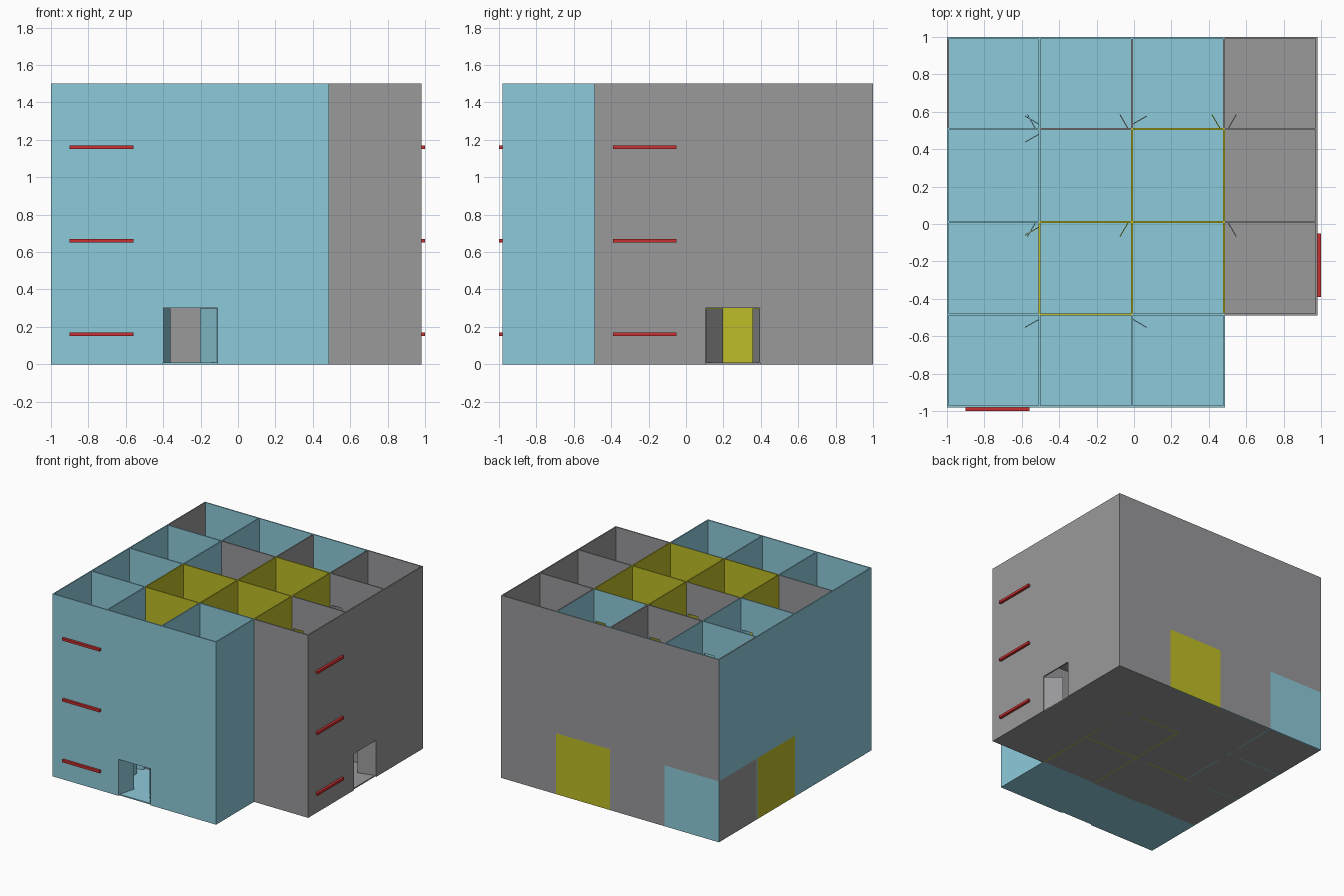
import bpy, bmesh, math
from mathutils import Vector

if "Cube" in bpy.data.objects:
    bpy.data.objects.remove(bpy.data.objects["Cube"])

T = 0.01                       # wall thickness
XS = [-0.995, -0.505, -0.01, 0.482, 0.975]
YS = [-0.975, -0.483, 0.01, 0.507, 0.995]
FLOOR = 0.5


def material(name, rgb):
    m = bpy.data.materials.new(name)
    m.diffuse_color = (*rgb, 1)
    m.use_nodes = True
    m.node_tree.nodes["Principled BSDF"].inputs["Base Color"].default_value = m.diffuse_color
    return m


MATS = [material("blue", (0.27, 0.59, 0.70)), material("grey", (0.32, 0.32, 0.33)),
        material("yellow", (0.52, 0.51, 0.02)), material("red", (0.60, 0.03, 0.03))]
CODE = {"B": 0, "G": 1, "Y": 2, "R": 3}


def panel(bm, a, b, z0, z1, cols, t=T, opening=None):
    """Upright wall from a to b; cols = (right side, left side) of travel."""
    a, b = Vector(a), Vector(b)
    length = (b - a).length
    d = (b - a) / length
    n = Vector((-d.y, d.x))
    prof = [(0, z0)]
    if opening:
        s0, s1, h = opening
        prof += [(s0, z0), (s0, z0 + h), (s1, z0 + h), (s1, z0)]
    prof += [(length, z0), (length, z1), (0, z1)]
    rings = []
    for side in (-1, 1):
        rings.append([bm.verts.new((*(a + d * s + n * side * t / 2), z)) for s, z in prof])
    right, left = rings
    f = bm.faces.new(right)
    f.material_index = CODE[cols[0]]
    g = bm.faces.new(left[::-1])
    g.material_index = CODE[cols[1]]
    for i in range(len(prof)):
        j = (i + 1) % len(prof)
        e = bm.faces.new((right[j], right[i], left[i], left[j]))
        e.material_index = CODE[cols[0]]


def finish(bm, name):
    bmesh.ops.recalc_face_normals(bm, faces=bm.faces)
    me = bpy.data.meshes.new(name)
    bm.to_mesh(me)
    bm.free()
    for m in MATS:
        me.materials.append(m)
    ob = bpy.data.objects.new(name, me)
    bpy.context.collection.objects.link(ob)


# Wall colours: rows along x are (south, north), rows along y are (east, west)
ROWS = [["BB", "BB", "BB", None],
        ["BG", "YY", "BY", "GG"],
        ["BB", "YG", "YY", "GG"],
        ["BB", "GG", "YB", "GG"],
        ["BG", "BG", "BG", "GG"]]
COLS = [["BB", "BB", "BB", "GB"],
        ["BB", "YY", "BB", "BB"],
        ["BB", "YY", "YY", "GG"],
        ["BB", "YY", "YY", "GB"],
        [None, "GG", "GG", "GG"]]
GROUND = {("row", 4, 0): "BB", ("row", 4, 1): "BG", ("row", 4, 2): "BY",
          ("col", 0, 2): "BY", ("col", 0, 3): "GG", ("row", 1, 1): "GG"}

# Inner doors: (kind, line, cell) -> (hinge at end of segment?, swing side)
DOORS = {("row", 3, 0): (1, 1), ("row", 3, 1): (1, 1), ("row", 3, 2): (1, 1),
         ("row", 3, 3): (0, 1), ("row", 2, 0): (1, -1), ("row", 2, 1): (1, -1),
         ("row", 2, 3): (0, -1), ("col", 1, 0): (1, -1), ("col", 1, 1): (1, -1),
         ("col", 1, 2): (1, -1), ("col", 1, 3): (0, -1), ("col", 2, 0): (1, 1),
         ("col", 2, 3): (0, 1)}
DOOR_W, DOOR_H, GAP = 0.09, 0.24, 0.02
# Main entrances on the ground floor: range along the wall
ENTRY = {("row", 0, 1): (-0.4, -0.11), ("col", 4, 2): (0.105, 0.395)}


def segment(kind, line, cell):
    """End points: rows cover the corners, columns fit between rows."""
    if kind == "row":
        return ((XS[cell] - (T / 2 if cell == 0 else 0), YS[line]),
                (XS[cell + 1] + (T / 2 if (cell == 3 or (cell == 2 and line == 0)) else 0), YS[line]))
    return (XS[line], YS[cell] + T / 2), (XS[line], YS[cell + 1] - T / 2)


for level in range(3):
    z0 = level * FLOOR
    walls, leaves = bmesh.new(), bmesh.new()
    for kind, table in (("row", ROWS), ("col", COLS)):
        for line, row in enumerate(table):
            for cell, cols in enumerate(row):
                if not cols:
                    continue
                key = (kind, line, cell)
                if level == 0:
                    cols = GROUND.get(key, cols)
                a, b = segment(*key)
                axis = 0 if kind == "row" else 1
                length = b[axis] - a[axis]
                hole = None
                if key in DOORS:
                    at_end, swing = DOORS[key]
                    s = length - GAP if at_end else GAP
                    way = -1 if at_end else 1
                    hole = (min(s, s + way * DOOR_W), max(s, s + way * DOOR_W), DOOR_H)
                    # Door leaf standing 60 degrees open
                    along, out = way * DOOR_W * 0.5, swing * DOOR_W * math.sin(math.pi / 3)
                    p = Vector(a)
                    p[axis] += s
                    q = p.copy()
                    q[axis] += along
                    q[1 - axis] += out
                    panel(leaves, p, q, z0 + T, z0 + DOOR_H, cols, 0.005)
                elif level == 0 and key in ENTRY:
                    lo, hi = ENTRY[key]
                    hole = (lo - a[axis], hi - a[axis], 0.3)
                    # Double leaves opened inwards
                    inward = 1 if kind == "row" else -1
                    steep, wide = (0.037, 0.14), (0.09, 0.114)
                    low, high = (steep, wide) if kind == "row" else (wide, steep)
                    for h, (along, out), way in ((lo, low, 1), (hi, high, -1)):
                        p = Vector(a)
                        p[axis] = h
                        q = p.copy()
                        q[axis] += way * along
                        q[1 - axis] += inward * out
                        panel(leaves, p, q, T, 0.298, cols, 0.005)
                panel(walls, a, b, z0, z0 + FLOOR, cols, T, hole)
    finish(walls, f"walls_level_{level + 1}")
    finish(leaves, f"door_leaves_level_{level + 1}")

    # Floor slabs
    slab = bmesh.new()
    lo, hi, mid = XS[0] + T / 2, XS[4] - T / 2, YS[1]
    main, right = ("G", "G") if level == 0 else ("B", "G")
    for x0, x1, y0, y1, c in ((lo, XS[3], YS[0] + T / 2, mid, "B"),
                              (lo, XS[3], mid, YS[4] - T / 2, main),
                              (XS[3], hi, mid, YS[4] - T / 2, right)):
        y = (y0 + y1) / 2
        panel(slab, (x0, y), (x1, y), z0, z0 + T, c * 2, y1 - y0)
    finish(slab, f"floor_slab_{level + 1}")

    # Plain red marker bars on the front and right walls
    bars = bmesh.new()
    z = z0 + 0.15
    panel(bars, (-0.9, -0.99), (-0.56, -0.99), z, z + 0.02, "RR", 0.02)
    panel(bars, (0.99, -0.39), (0.99, -0.05), z, z + 0.02, "RR", 0.02)
    finish(bars, f"level_marker_bars_{level + 1}")
